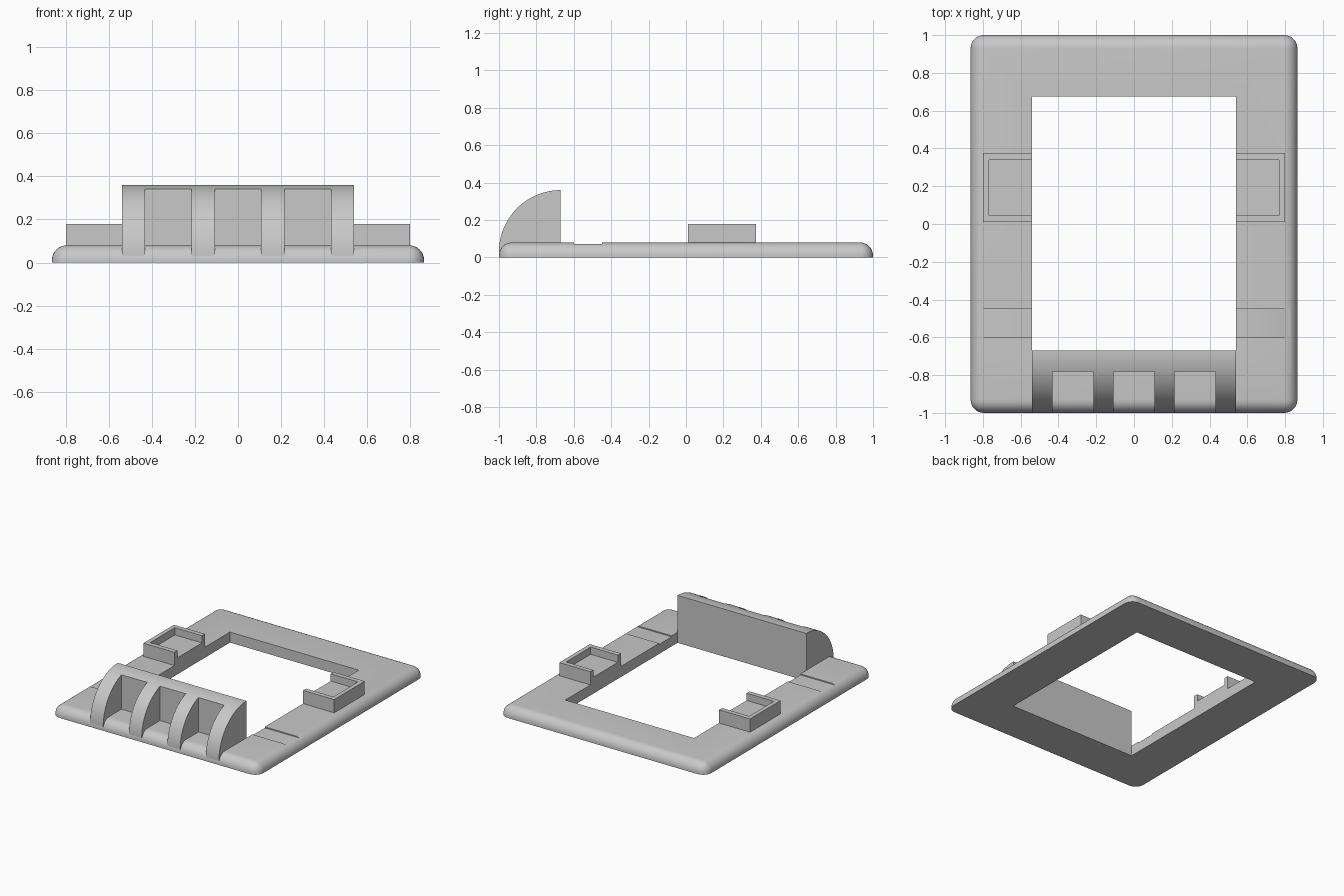
import bpy, bmesh, math

old = bpy.data.objects.get("Cube")
if old:
    bpy.data.objects.remove(old, do_unlink=True)

grey = bpy.data.materials.new("plain grey")
grey.use_nodes = True
grey.diffuse_color = (0.58, 0.58, 0.58, 1)
grey.node_tree.nodes["Principled BSDF"].inputs["Base Color"].default_value = (0.58, 0.58, 0.58, 1)


def finish(name, bm):
    bmesh.ops.recalc_face_normals(bm, faces=bm.faces)
    mesh = bpy.data.meshes.new(name)
    bm.to_mesh(mesh)
    bm.free()
    mesh.materials.append(grey)
    ob = bpy.data.objects.new(name, mesh)
    bpy.context.collection.objects.link(ob)
    return ob


def box(name, x, y, z, round_edges=0):
    bm = bmesh.new()
    bmesh.ops.create_cube(bm, size=1)
    for v in bm.verts:
        for i, (lo, hi) in enumerate((x, y, z)):
            v.co[i] = hi if v.co[i] > 0 else lo
    if round_edges:
        # round everything except the bottom rim
        edges = [e for e in bm.edges if max(v.co.z for v in e.verts) > z[0] + 0.001]
        bmesh.ops.bevel(bm, geom=edges, offset=round_edges, segments=8,
                        profile=0.5, affect='EDGES')
    return finish(name, bm)


def activate(ob):
    bpy.ops.object.select_all(action='DESELECT')
    ob.select_set(True)
    bpy.context.view_layer.objects.active = ob


def cut(ob, x, y, z):
    cutter = box("cutter", x, y, z)
    cutter.hide_render = True
    mod = ob.modifiers.new("cut", 'BOOLEAN')
    mod.operation = 'DIFFERENCE'
    mod.solver = 'EXACT'
    mod.object = cutter
    activate(ob)
    bpy.ops.object.modifier_apply(modifier=mod.name)
    bpy.data.objects.remove(cutter, do_unlink=True)


def smooth(ob):
    activate(ob)
    bpy.ops.object.shade_smooth_by_angle(angle=math.radians(30))


# Flat frame with rounded rim, window and two shallow side grooves
win_x, win_front, win_back = 0.54, -0.67, 0.675
frame = box("frame", (-0.865, 0.865), (-1, 1), (0, 0.08), round_edges=0.07)
cut(frame, (-win_x, win_x), (win_front, win_back), (-0.1, 0.2))
for s in (-1, 1):
    cut(frame, sorted((s * 0.5, s * 1.0)), (-0.6, -0.45), (0.072, 0.2))
smooth(frame)

# Quarter-round hood along the front, with three open bays between ribs
radius, base_z, steps = 0.33, 0.03, 32
bm = bmesh.new()
arc = [(win_front - radius * math.cos(a), base_z + radius * math.sin(a))
       for a in (math.pi / 2 * i / steps for i in range(steps + 1))]
face = bm.faces.new([bm.verts.new((-win_x, y, z)) for y, z in arc + [(win_front, base_z)]])
side = bmesh.ops.extrude_face_region(bm, geom=[face])["geom"]
bmesh.ops.translate(bm, vec=(2 * win_x, 0, 0),
                    verts=[g for g in side if isinstance(g, bmesh.types.BMVert)])
hood = finish("ribbed_hood", bm)
for centre in (-0.323, 0, 0.323):
    cut(hood, (centre - 0.108, centre + 0.108), (-1.2, -0.78), (-0.1, 0.6))
smooth(hood)

# Side trays, open towards the window
for name, s in (("left_tray", 1), ("right_tray", -1)):
    tray = box(name, sorted((s * win_x, s * 0.8)), (0.01, 0.375), (0.03, 0.18))
    cut(tray, sorted((s * 0.4, s * 0.768)), (0.045, 0.34), (0.125, 0.3))
